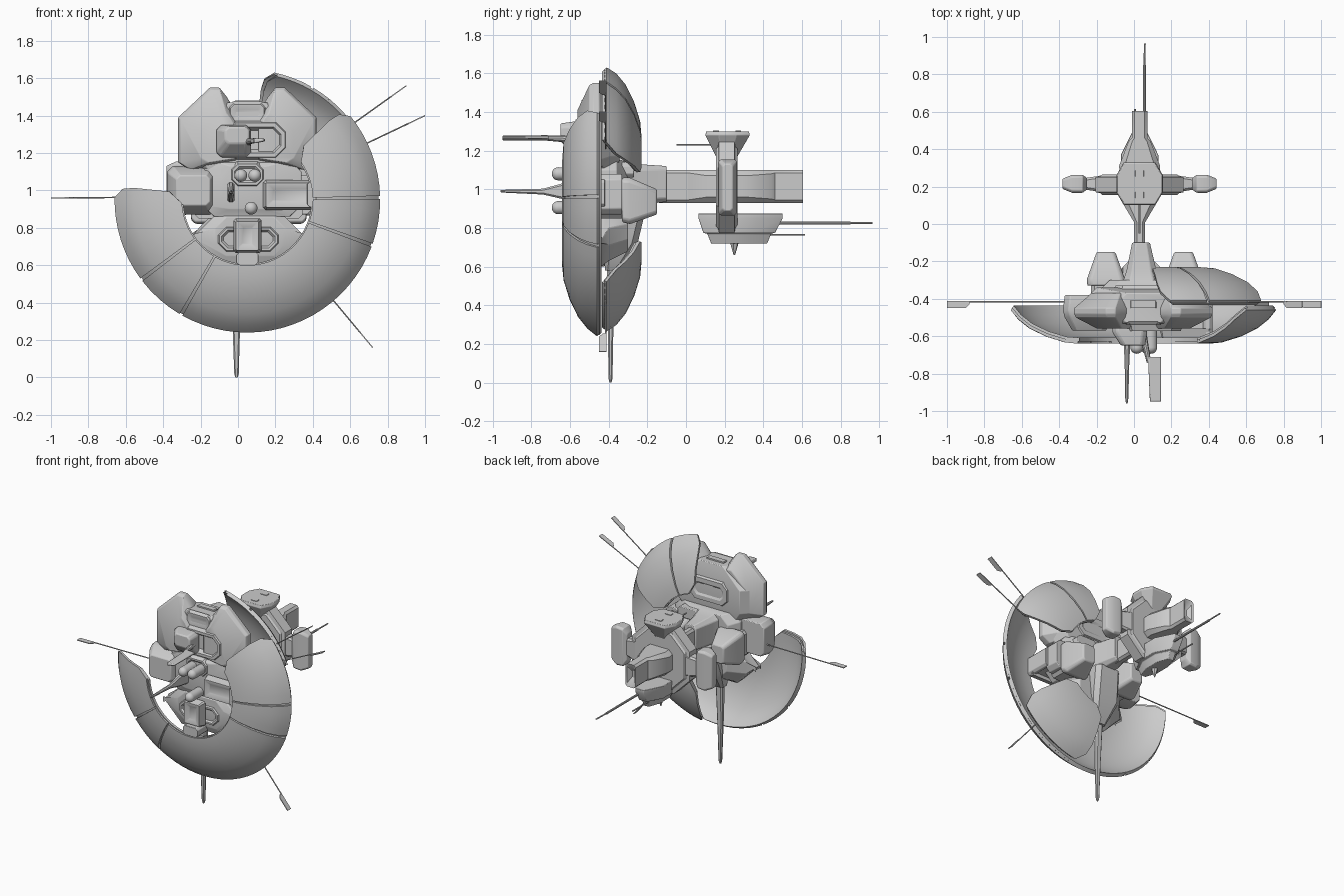
import bpy, bmesh, math
from mathutils import Vector

if "Cube" in bpy.data.objects:
    bpy.data.objects.remove(bpy.data.objects["Cube"])

CX, CZ = 0.05, 0.95          # centre of the shell ring

def mesh_object(name, verts, faces, bevel=0.0, angle=30):
    bm = bmesh.new()
    vs = [bm.verts.new(v) for v in verts]
    for f in faces:
        bm.faces.new([vs[i] for i in f])
    bmesh.ops.recalc_face_normals(bm, faces=bm.faces)
    me = bpy.data.meshes.new(name)
    bm.to_mesh(me)
    bm.free()
    ob = bpy.data.objects.new(name, me)
    bpy.context.collection.objects.link(ob)
    if bevel:
        m = ob.modifiers.new("bevel", 'BEVEL')
        m.width, m.segments, m.limit_method = bevel, 2, 'ANGLE'
    bpy.context.view_layer.objects.active = ob
    ob.select_set(True)
    bpy.ops.object.shade_smooth_by_angle(angle=math.radians(angle))
    ob.select_set(False)
    return ob

def crect(u0, u1, v0, v1, c=0.0):
    """Rectangle with chamfered corners."""
    c = max(c, 0.001)
    return [(u0 + c, v0), (u1 - c, v0), (u1, v0 + c), (u1, v1 - c),
            (u1 - c, v1), (u0 + c, v1), (u0, v1 - c), (u0, v0 + c)]

def skin(n, k):
    """Faces joining k closed rings of n points, with both ends capped."""
    faces = [(i * n + j, i * n + (j + 1) % n, (i + 1) * n + (j + 1) % n, (i + 1) * n + j)
             for i in range(k - 1) for j in range(n)]
    return faces + [tuple(range(n)), tuple(range((k - 1) * n, k * n))]

def loft(name, axis, sections, bevel=0.0):
    """Closed solid through cross-sections (position, polygon) along an axis."""
    place = {'X': lambda t, u, v: (t, u, v), 'Y': lambda t, u, v: (u, t, v),
             'Z': lambda t, u, v: (u, v, t)}[axis]
    verts = [place(t, u, v) for t, poly in sections for u, v in poly]
    return mesh_object(name, verts, skin(len(sections[0][1]), len(sections)), bevel)

def block(name, x, y, z, c=0.01, bevel=0.0):
    return loft(name, 'Y', [(y[0], crect(*x, *z, c)), (y[1], crect(*x, *z, c))], bevel)

def recess(name, x, z, y_back, y_front, rim, depth, c):
    """Panel standing off a wall with a sunken middle."""
    def r(i):
        return crect(x[0] + i, x[1] - i, z[0] + i, z[1] - i, max(c - i * .5, .005))
    loft(name, 'Y', [(y_back, r(-.015)), (y_front, r(0)), (y_front, r(rim)),
                     (y_front + depth, r(rim + .02))])

def rod(name, a, b, r1, r2=None, sides=10):
    a, b = Vector(a), Vector(b)
    d = (b - a).normalized()
    p = d.orthogonal().normalized()
    q = d.cross(p)
    verts = []
    for c, r in ((a, r1), (b, r1 if r2 is None else r2)):
        verts += [c + r * (math.cos(t) * p + math.sin(t) * q)
                  for t in (2 * math.pi * i / sides for i in range(sides))]
    return mesh_object(name, verts, skin(sides, 2))

def shell(name, a0, a1, profile, sign, ends=(True, True), thick=0.02):
    """Solid dish sector; outer and inner corners are cut at the free ends."""
    n = max(3, round((a1 - a0) / 5))
    cut = [9] + [0] * (len(profile) - 3) + [1, 5]
    outer = [(r, y, c) for (r, y), c in zip(profile, cut)]
    inner = [(r - thick * .6 * i / len(cut), y + sign * thick * (1 - .5 * i / len(cut)), c)
             for i, (r, y, c) in enumerate(outer)]
    ring = outer + inner[::-1]
    verts = []
    for i in range(n + 1):
        for r, y, c in ring:
            s, e = a0 + c * ends[0], a1 - c * ends[1]
            t = math.radians(s + (e - s) * i / n)
            verts.append((CX + r * math.cos(t), y, CZ + r * math.sin(t)))
    return mesh_object(name, verts, skin(len(ring), n + 1), angle=35)

# Armour shells: separate panels over a continuous under layer
FRONT = [(.35, -.64), (.42, -.633), (.52, -.602), (.61, -.558), (.67, -.51), (.71, -.46)]
BACK = [(r - .015, -.87 - y) for r, y in FRONT]
def plated(name, breaks, profile, sign):
    for i in range(len(breaks) - 1):
        first, last = i == 0, i == len(breaks) - 2
        shell(f"{name}_panel_{i}", breaks[i] + (0 if first else .7),
              breaks[i + 1] - (0 if last else .7), profile, sign, (first, last))
    under = [(r - .007, y + sign * .012) for r, y in profile]
    shell(name + "_lining", breaks[0] + 1.5, breaks[-1] - 1.5, under, sign)
plated("front_shell", [174, 217, 240, 340, 361, 404], FRONT, 1)
plated("upper_back_shell", [20, 60, 83], BACK, -1)
plated("lower_back_shell", [-85, -33], BACK, -1)

# Upper hull core and its two raised side plates
loft("upper_hull_core", 'Z', [
    (1.08, crect(-.2, .3, -.52, -.36, .06)), (1.17, crect(-.29, .39, -.535, -.34, .09)),
    (1.34, crect(-.29, .39, -.535, -.34, .09)), (1.47, crect(-.06, .16, -.53, -.37, .02))], .004)
half = [(.06, 1.42), (.11, 1.5), (.15, 1.55), (.2, 1.55), (.37, 1.39), (.37, 1.15), (.31, 1.11), (.06, 1.15)]
for side, s in (("left", -1), ("right", 1)):
    def ear(k, lift=0):
        return [(CX + s * (.06 + (u - .06) * k), 1.13 + lift + (v - 1.13) * k) for u, v in half]
    loft(side + "_hull_plate", 'Y', [(-.56, ear(.6, .03)), (-.5, ear(.97)), (-.48, ear(1)),
                                     (-.45, ear(1)), (-.37, ear(.7, .03))], .004)
recess("upper_front_panel", (-.06, .25), (1.18, 1.36), -.53, -.572, .02, .03, .05)
recess("upper_back_panel", (-.1, .2), (1.2, 1.36), -.36, -.33, .03, -.015, .04)
recess("top_notch_panel", (-.04, .14), (1.37, 1.46), -.52, -.54, .01, .008, .02)
block("top_vent", (-.02, .12), (-.45, -.41), (1.44, 1.48), .005)

# Middle and lower hull, closing the ring opening
loft("middle_hull", 'Y', [(-.55, crect(-.09, .2, .9, 1.13, .05)), (-.52, crect(-.19, .34, .86, 1.16, .06)),
                          (-.36, crect(-.19, .34, .86, 1.16, .06)), (-.3, crect(-.13, .24, .88, 1.14, .06))], .004)
recess("top_socket", (-.03, .13), (1.03, 1.14), -.53, -.56, .012, .02, .03)
loft("lower_hull", 'Y', [(-.53, crect(-.12, .25, .65, .86, .06)), (-.5, crect(-.26, .38, .6, .88, .15)),
                         (-.44, crect(-.26, .38, .6, .88, .15)), (-.4, crect(-.21, .31, .63, .88, .08)),
                         (-.3, crect(-.12, .22, .68, .88, .06))], .004)
recess("lower_front_panel", (-.1, .21), (.68, .8), -.51, -.542, .012, .025, .04)

# Clamps joining the hull to the front shell
block("right_clamp_arm", (.16, .4), (-.59, -.44), (.92, 1.03), .01, .003)
recess("right_clamp_frame", (.15, .4), (.91, 1.04), -.56, -.61, .014, .015, .005)
block("right_clamp_foot", (.37, .42), (-.63, -.42), (.91, 1.05), .015, .003)
block("bottom_clamp_arm", (0, .1), (-.59, -.44), (.61, .82), .01, .003)
recess("bottom_clamp_frame", (-.01, .11), (.68, .835), -.56, -.615, .013, .015, .005)
block("bottom_clamp_foot", (-.01, .11), (-.63, -.42), (.6, .67), .015, .003)

# Front gun with paddle, lance and sensor domes
loft("gun_base", 'Y', [(-.55, crect(-.115, .07, 1.175, 1.35, .025)), (-.58, crect(-.115, .07, 1.18, 1.35, .025)),
                       (-.65, crect(-.07, .06, 1.25, 1.34, .02))], .008)
rod("gun_stem", (.05, -.6, 1.26), (.08, -.74, 1.265), .02, .012)
loft("gun_paddle", 'Y', [(-.71, [(.075, 1.25), (.145, 1.262), (.145, 1.276), (.075, 1.28)]),
                         (-.95, [(.085, 1.252), (.145, 1.264), (.145, 1.276), (.085, 1.278)])], .006)
loft("lance", 'Y', [(-.5, crect(-.055, -.02, .93, 1.05, .01)), (-.64, crect(-.055, -.02, .95, 1.03, .01)),
                    (-.74, crect(-.05, -.025, .973, 1.003, .008)), (-.93, crect(-.047, -.03, .982, .998, .005)),
                    (-.96, crect(-.043, -.034, .985, .995, .003))])
for i, (x, z) in enumerate(((.015, 1.08), (.09, 1.08), (.07, .905))):
    bpy.ops.mesh.primitive_uv_sphere_add(segments=20, ring_count=12, radius=.034, location=(x, -.66, z))
    bpy.context.object.name = f"sensor_dome_{i}"
    bpy.ops.object.shade_smooth()
    rod(f"sensor_barrel_{i}", (x, -.5, z), (x, -.66, z), .034, sides=20)

# Side pod and two rear pods
loft("left_pod", 'Y', [(-.38, crect(-.37, -.12, .88, 1.12, .03)), (-.46, crect(-.38, -.12, .87, 1.13, .03)),
                       (-.5, crect(-.37, -.12, .88, 1.12, .03)), (-.57, crect(-.33, -.15, .92, 1.08, .02))], .005)
for side, x in (("left", -.15), ("right", .265)):
    loft(side + "_rear_pod", 'Y', [(-.33, crect(x - .1, x + .1, .83, 1.06, .02)), (-.29, crect(x - .1, x + .1, .82, 1.06, .02)),
                                   (-.15, crect(x - .05, x + .05, .87, 1.0, .015))], .008)
    block(side + "_rear_pod_mount", (x - .08, x + .08), (-.45, -.32), (.85, 1.04), .02)
block("right_side_box", (.28, .4), (-.44, -.33), (.87, 1.08), .03, .005)
block("rear_equipment", (.1, .26), (-.4, -.27), (1.06, 1.14), .02, .005)

# Downward spike and its mount
loft("spike_mount", 'Z', [(.58, crect(-.05, .04, -.42, -.35, .015)), (.72, crect(-.09, .12, -.42, -.25, .03)),
                          (.93, crect(-.06, .14, -.42, -.2, .03))])
loft("spike", 'Z', [(.68, crect(-.04, .02, -.41, -.36, .01)), (.3, crect(-.03, .012, -.405, -.375, .008)),
                    (.02, crect(-.02, .004, -.4, -.38, .006)), (0, crect(-.014, -.002, -.395, -.386, .002))])

# Antennas with flat end paddles
for i, (a, b) in enumerate((((-.3, .965), (-1, .96)), ((.55, 1.31), (.9, 1.56)),
                            ((.6, 1.21), (1, 1.4)), ((.42, .52), (.72, .16)))):
    p, q = Vector((a[0], -.415, a[1])), Vector((b[0], -.415, b[1]))
    d = (q - p).normalized()
    n = Vector((-d.z, 0, d.x)) * .003
    rod(f"antenna_{i}", p, q - d * .1, .004, sides=6)
    verts = [q - d * t + Vector((0, y, 0)) + n * k for k in (-1, 1)
             for t, y in ((0, .003), (0, -.035), (.1, -.035), (.12, -.015), (.12, .003))]
    mesh_object(f"antenna_paddle_{i}", verts, skin(5, 2))

# Neck from the hull to the rear craft
loft("neck", 'Y', [(-.42, crect(-.13, .21, .82, 1.19, .06)), (-.34, crect(-.07, .15, .9, 1.15, .04)),
                   (-.25, crect(-.04, .12, .92, 1.13, .03)), (-.1, crect(-.01, .085, .935, 1.12, .02))], .005)

# Rear craft: keel, octagonal ring body, bow with a hollow end
RX = .03
def cr(w, z0, z1, c):
    return crect(RX - w, RX + w, z0, z1, c)
loft("craft_keel", 'Y', [(-.14, cr(.03, .93, 1.1, .015)), (.01, cr(.03, .93, 1.1, .015)),
                         (.11, cr(.09, .93, 1.1, .03)), (.31, cr(.11, .93, 1.1, .03)), (.44, cr(.06, .93, 1.1, .02)),
                         (.46, cr(.042, .93, 1.1, .015)), (.605, cr(.042, .93, 1.1, .015)),
                         (.6, cr(.03, .945, 1.085, .01)), (.57, cr(.01, .99, 1.04, .004))])
def octagon(r):
    return crect(RX - r, RX + r, 1.01 - r, 1.01 + r, r * .55)
loft("craft_ring_body", 'Y', [(.155, octagon(.2)), (.165, octagon(.21)), (.17, octagon(.235)), (.25, octagon(.235)),
                              (.255, octagon(.21)), (.265, octagon(.2))])

# Upper and lower craft pods
def pod(w, y0, y1, tip, cut=.3):
    m = (y1 - y0) * cut
    return [(RX - tip, y0), (RX + tip, y0), (RX + w, y0 + m), (RX + w, y1 - m),
            (RX + tip, y1), (RX - tip, y1), (RX - w, y1 - m), (RX - w, y0 + m)]
loft("upper_pod", 'Z', [(1.16, pod(.06, .16, .26, .03)), (1.28, pod(.125, .1, .33, .085)),
                        (1.3, pod(.12, .105, .325, .08))], .003)
loft("lower_pod", 'Z', [(.72, pod(.05, .13, .42, .02)), (.77, pod(.07, .11, .44, .025)),
                        (.775, pod(.09, .09, .46, .03)), (.85, pod(.1, .065, .5, .035)),
                        (.875, pod(.1, .065, .5, .035))], .003)
for i, y in enumerate((.155, .27)):
    block(f"pod_hatch_{i}", (RX - .024, RX + .024), (y - .015, y + .015), (1.29, 1.304), .002)
rod("pod_fin", (RX, .25, .73), (RX, .25, .66), .025, .004, 6)
rod("long_probe_sleeve", (.055, .42, .825), (.055, .85, .825), .008)
rod("long_probe", (.055, .8, .825), (.058, .965, .825), .005)
rod("short_probe", (.005, .35, .765), (.005, .615, .765), .005)
rod("upper_probe", (.03, .18, 1.23), (.03, -.05, 1.23), .005)

# Side nacelles on short struts
for side, s in (("left", -1), ("right", 1)):
    def sec(d, y, z):
        return (RX + s * d, crect(.215 - y, .215 + y, 1.01 - z, 1.01 + z, .012))
    loft(side + "_nacelle", 'X', [sec(.28, .03, .1), sec(.305, .048, .14), sec(.36, .048, .145),
                                  sec(.405, .03, .125), sec(.412, .025, .12)], .004)
    loft(side + "_nacelle_strut", 'X', [sec(.2, .045, .08), sec(.31, .028, .06)])
